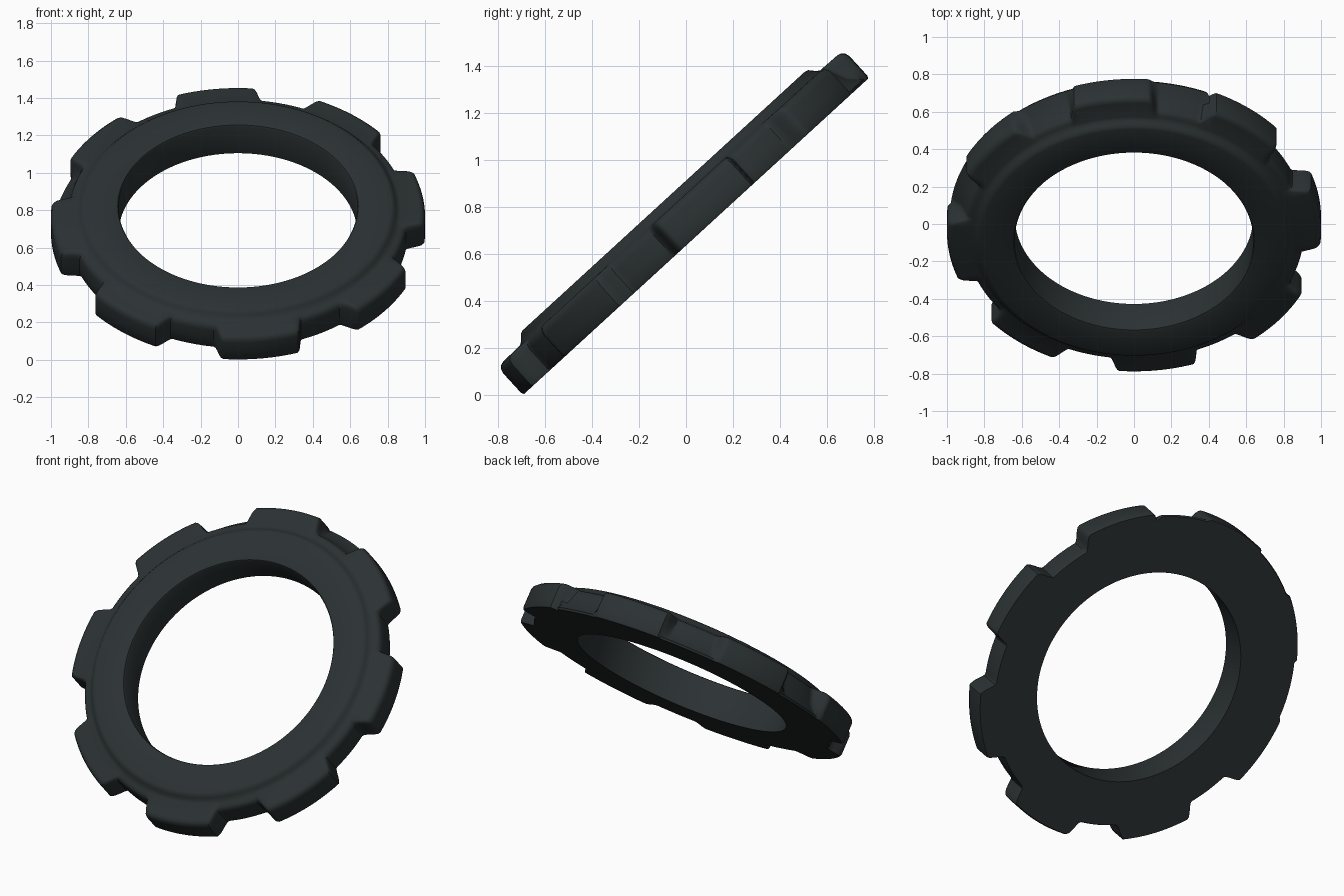
import bpy, bmesh, math

if "Cube" in bpy.data.objects:
    bpy.data.objects.remove(bpy.data.objects["Cube"])

TILT = math.radians(42.5)
TEETH, PHASE = 8, 7.0          # eight teeth, 45 degrees apart
HALF = 13.4                    # half width of a tooth in degrees
TIP, ROOT = 1.0, 0.908
STEPS = 60                     # samples per tooth pitch


def smooth(x):
    x = max(0.0, min(1.0, x))
    return x * x * (3 - 2 * x)


def section(deg):
    """Cross-section (radius, height) of the ring at one angle."""
    pitch = 360 / TEETH
    off = (deg - PHASE + pitch / 2) % pitch - pitch / 2
    t = smooth((HALF + 1.8 - abs(off)) / 3.6)
    r = ROOT + (TIP - ROOT) * t
    # gaps on the rear left side flare out into a lip at the underside
    flare = smooth((deg - 62) / 5) * smooth((184 - deg) / 5)
    low = max(r, ROOT + (0.985 - ROOT) * flare)
    mid = r + (low - r) * 0.35
    return [(0.638, 0.0), (0.638, 0.192), (0.643, 0.200), (0.655, 0.204),
            (0.815, 0.204), (0.830, 0.199), (0.842, 0.186), (0.852, 0.173),
            (0.868, 0.164), (r - 0.035, 0.162), (r - 0.018, 0.157),
            (r - 0.006, 0.145), (r, 0.125), (mid, 0.06), (low, 0.012),
            (low - 0.006, 0.0)]


# Toothed ring: the section swept round the axis
bm = bmesh.new()
count = TEETH * STEPS
loops = []
for i in range(count):
    deg = 360 * i / count
    a = math.radians(deg)
    loops.append([bm.verts.new((r * math.cos(a), r * math.sin(a), h))
                  for r, h in section(deg)])
n = len(loops[0])
for i in range(count):
    p, q = loops[i], loops[(i + 1) % count]
    for k in range(n):
        m = (k + 1) % n
        bm.faces.new((p[k], p[m], q[m], q[k]))
bmesh.ops.recalc_face_normals(bm, faces=bm.faces)
mesh = bpy.data.meshes.new("toothed_ring")
bm.to_mesh(mesh)
bm.free()

ring = bpy.data.objects.new("toothed_ring", mesh)
bpy.context.collection.objects.link(ring)
ring.rotation_euler = (TILT, 0, 0)
ring.location = (0, 0.043, 0.674)

mat = bpy.data.materials.new("dark_rubber")
mat.diffuse_color = (0.024, 0.031, 0.033, 1)
mat.use_nodes = True
mat.node_tree.nodes["Principled BSDF"].inputs["Base Color"].default_value = mat.diffuse_color
mesh.materials.append(mat)

bpy.context.view_layer.objects.active = ring
ring.select_set(True)
bpy.ops.object.shade_smooth_by_angle(angle=math.radians(35))
